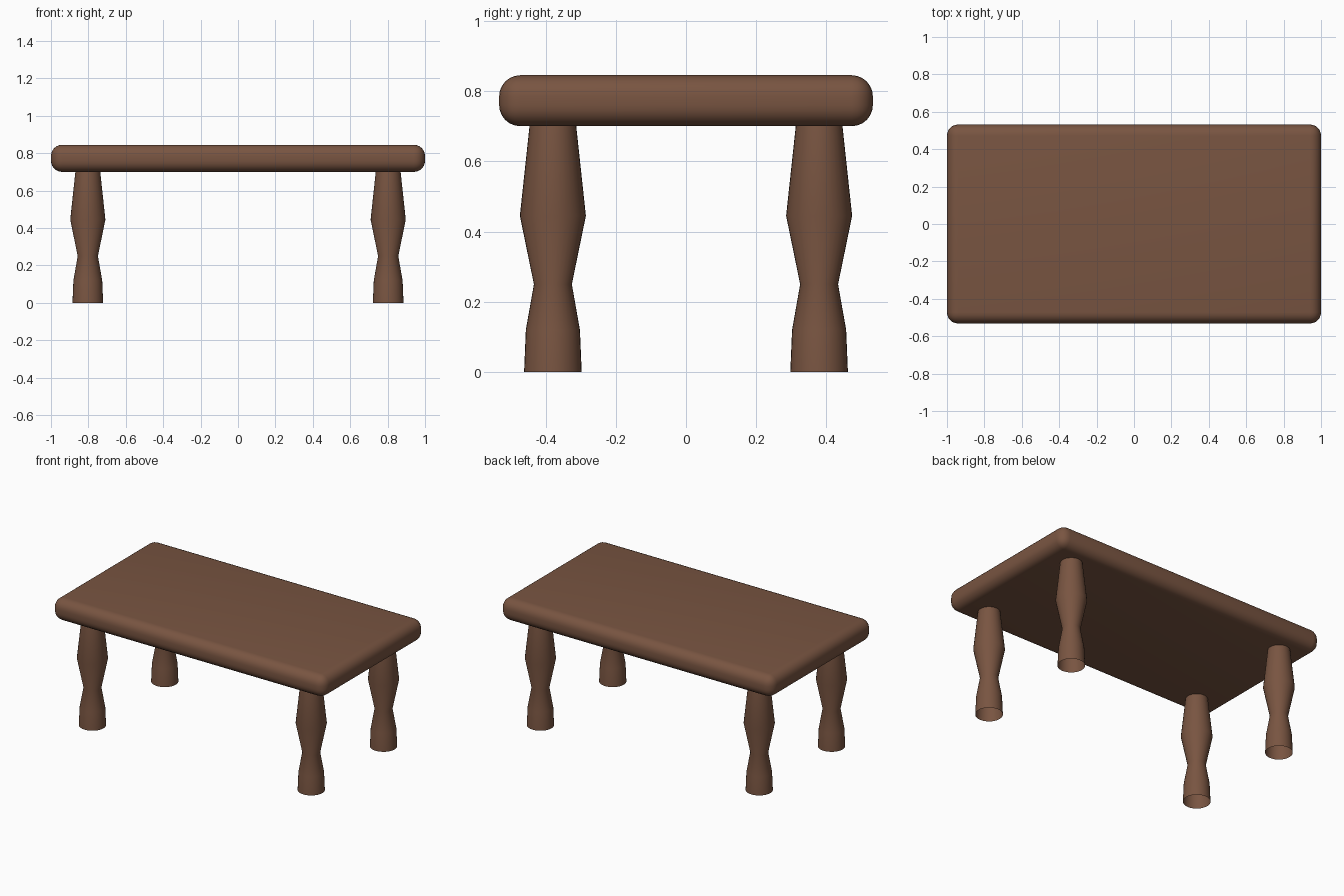
import bpy
import bmesh
import math

default = bpy.data.objects.get("Cube")
if default:
    bpy.data.objects.remove(default, do_unlink=True)

# Brown wood
wood = bpy.data.materials.new("brown wood")
wood.use_nodes = True
wood.diffuse_color = (0.19, 0.09, 0.053, 1)
wood.node_tree.nodes["Principled BSDF"].inputs["Base Color"].default_value = wood.diffuse_color


def finish(name, bm):
    """Turn a bmesh into a smooth-shaded wooden object."""
    mesh = bpy.data.meshes.new(name)
    bm.to_mesh(mesh)
    bm.free()
    mesh.materials.append(wood)
    obj = bpy.data.objects.new(name, mesh)
    bpy.context.collection.objects.link(obj)
    bpy.ops.object.select_all(action='DESELECT')
    obj.select_set(True)
    bpy.context.view_layer.objects.active = obj
    bpy.ops.object.shade_smooth_by_angle(angle=math.radians(40))
    return obj


# Rounded slab
LEG_TOP, HEIGHT = 0.70, 0.845
bm = bmesh.new()
bmesh.ops.create_cube(bm, size=1)
for v in bm.verts:
    v.co.x *= 2
    v.co.y *= 1.064
    v.co.z = v.co.z * (HEIGHT - LEG_TOP) + (HEIGHT + LEG_TOP) / 2
bmesh.ops.bevel(bm, geom=bm.edges[:], offset=0.06, segments=6,
                profile=0.5, affect='EDGES', clamp_overlap=True)
finish("table_top", bm)

# Turned legs: hollow, open at the foot, (radius, height) profile
PROFILE = [(0.082, 0), (0.077, 0.12), (0.054, 0.25), (0.094, 0.445), (0.066, LEG_TOP + 0.005)]
SIDES = 32


def turned_leg(name, x, y):
    bm = bmesh.new()
    rings = []
    for radius, z in PROFILE:
        angles = [math.tau * i / SIDES for i in range(SIDES)]
        rings.append([bm.verts.new((x + radius * math.cos(a), y + radius * math.sin(a), z))
                      for a in angles])
    for low, high in zip(rings, rings[1:]):
        for i in range(SIDES):
            j = (i + 1) % SIDES
            bm.faces.new((low[i], low[j], high[j], high[i]))
    finish(name, bm)


for side, sx in (("left", 1), ("right", -1)):
    for end, sy in (("front", -1), ("back", 1)):
        turned_leg(f"{end}_{side}_leg", sx * 0.803, sy * 0.379)
